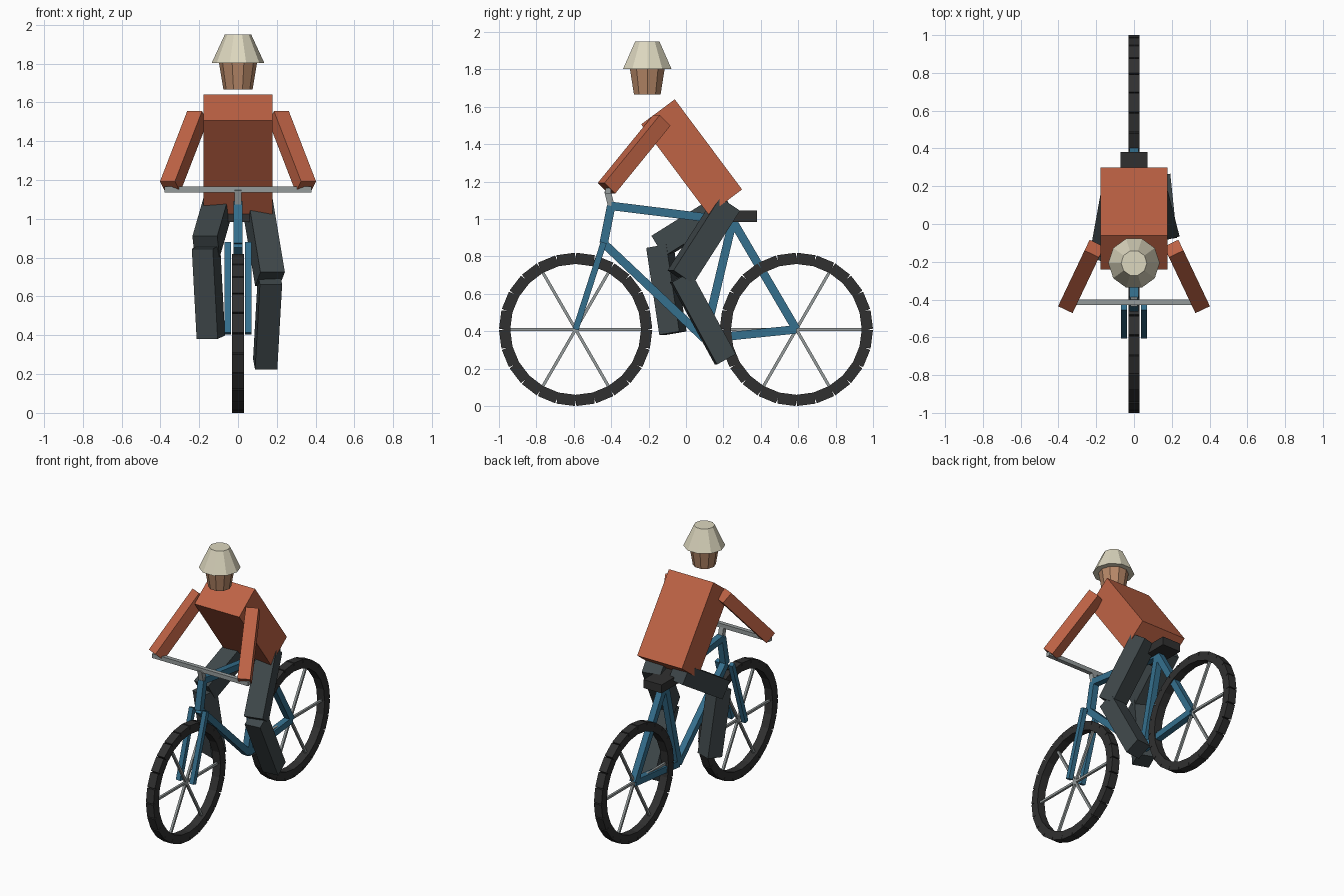
import bpy
from math import sin, cos, pi
from mathutils import Vector

if "Cube" in bpy.data.objects:
    bpy.data.objects.remove(bpy.data.objects["Cube"])


def material(name, rgb):
    m = bpy.data.materials.new(name)
    m.diffuse_color = (*rgb, 1)
    m.use_nodes = True
    m.node_tree.nodes["Principled BSDF"].inputs["Base Color"].default_value = m.diffuse_color
    return m


RUBBER = material("rubber", (0.03, 0.03, 0.03))
METAL = material("metal", (0.30, 0.33, 0.33))
BLUE = material("frame_blue", (0.035, 0.16, 0.27))
SHIRT = material("shirt_orange", (0.52, 0.125, 0.06))
TROUSERS = material("trousers_grey", (0.05, 0.065, 0.07))
SKIN = material("skin", (0.48, 0.25, 0.14))
CREAM = material("helmet_cream", (0.72, 0.68, 0.52))

BOX_FACES = [(3, 2, 1, 0), (4, 5, 6, 7), (0, 1, 5, 4),
             (1, 2, 6, 5), (2, 3, 7, 6), (3, 0, 4, 7)]


def make(name, verts, faces, mat):
    me = bpy.data.meshes.new(name)
    me.from_pydata(verts, [], faces)
    me.materials.append(mat)
    ob = bpy.data.objects.new(name, me)
    bpy.context.collection.objects.link(ob)
    return ob


def beam_geometry(a, b, width, depth):
    """Box from a to b; its width axis stays horizontal."""
    a, b = Vector(a), Vector(b)
    d = (b - a).normalized()
    side = d.cross(Vector((0, 0, 1)))
    side = side.normalized() if side.length > 1e-4 else Vector((1, 0, 0))
    up = side.cross(d)
    corners = [(-1, -1), (1, -1), (1, 1), (-1, 1)]
    return [p + side * (i * width / 2) + up * (j * depth / 2)
            for p in (a, b) for i, j in corners]


def beams(name, segments, width, depth, mat):
    verts, faces = [], []
    for a, b in segments:
        n = len(verts)
        v = beam_geometry(a, b, width, depth)
        verts += v
        faces += [tuple(n + i for i in reversed(f)) for f in BOX_FACES]
    ob = make(name, verts, faces, mat)
    # consistent outward normals
    import bmesh
    bm = bmesh.new()
    bm.from_mesh(ob.data)
    bmesh.ops.recalc_face_normals(bm, faces=bm.faces)
    bm.to_mesh(ob.data)
    bm.free()
    return ob


def frustum(name, y, z0, r0, z1, r1, mat, n=10):
    ring = [2 * pi * i / n for i in range(n)]
    verts = [(r * cos(t), y + r * sin(t), z)
             for r, z in ((r0, z0), (r1, z1)) for t in ring]
    faces = [(i, (i + 1) % n, n + (i + 1) % n, n + i) for i in range(n)]
    faces += [tuple(reversed(range(n))), tuple(range(n, 2 * n))]
    return make(name, verts, faces, mat)


# Wheels: ring of straight tyre blocks plus three spoke bars
N = 24
for label, y in (("front", -0.59), ("rear", 0.59)):
    def rim(t, r):
        return (0, y + r * cos(t), 0.41 + r * sin(t))
    beams(label + "_tyre", [(rim(2 * pi * i / N, 0.38), rim(2 * pi * (i + 1) / N, 0.38))
                            for i in range(N)], 0.06, 0.06, RUBBER)
    beams(label + "_spokes", [(rim(k * pi / 3, 0.37), rim(k * pi / 3 + pi, 0.37))
                              for k in range(3)], 0.016, 0.016, METAL)

# Frame joints
crown, head = (0, -0.44, 0.87), (0, -0.40, 1.07)
crank, seat, hub = (0, 0.10, 0.36), (0, 0.25, 0.99), (0, 0.59, 0.41)
bar = (0, -0.42, 1.15)
for name, a, b in (("head_tube", crown, head), ("top_tube", head, seat),
                   ("down_tube", crown, crank), ("seat_tube", crank, seat),
                   ("seat_stay", seat, hub), ("chain_stay", crank, hub)):
    beams(name, [(a, b)], 0.045, 0.045, BLUE)
beams("fork", [((s * 0.053, -0.59, 0.41), (s * 0.053, -0.44, 0.875)) for s in (-1, 1)],
      0.033, 0.033, BLUE)

# Stem, handlebar and saddle
beams("stem", [(head, bar)], 0.035, 0.035, METAL)
beams("handlebar", [((-0.38, -0.415, 1.152), (0.38, -0.415, 1.152))], 0.03, 0.03, METAL)
beams("saddle", [((0, 0.12, 1.015), (0, 0.38, 1.015))], 0.145, 0.06, RUBBER)

# Rider: torso, head, helmet
beams("torso", [((0, -0.15, 1.573), (0, 0.21, 1.091))], 0.355, 0.224, SHIRT)
frustum("head", -0.207, 1.667, 0.075, 1.805, 0.098, SKIN)
frustum("helmet", -0.207, 1.803, 0.136, 1.95, 0.068, CREAM)

# Arms and legs
for label, s, knee, foot in (("right", 1, (-0.03, 0.69), (0.21, 0.25)),
                             ("left", -1, (-0.14, 0.855), (-0.07, 0.39))):
    beams(label + "_arm", [((s * 0.21, -0.13, 1.527), (s * 0.35, -0.425, 1.165))],
          0.085, 0.085, SHIRT)
    beams(label + "_thigh", [((s * 0.10, 0.22, 1.08), (s * 0.165, *knee))],
          0.13, 0.13, TROUSERS)
    beams(label + "_shin", [((s * 0.165, *knee), (s * 0.14, *foot))],
          0.115, 0.115, TROUSERS)
